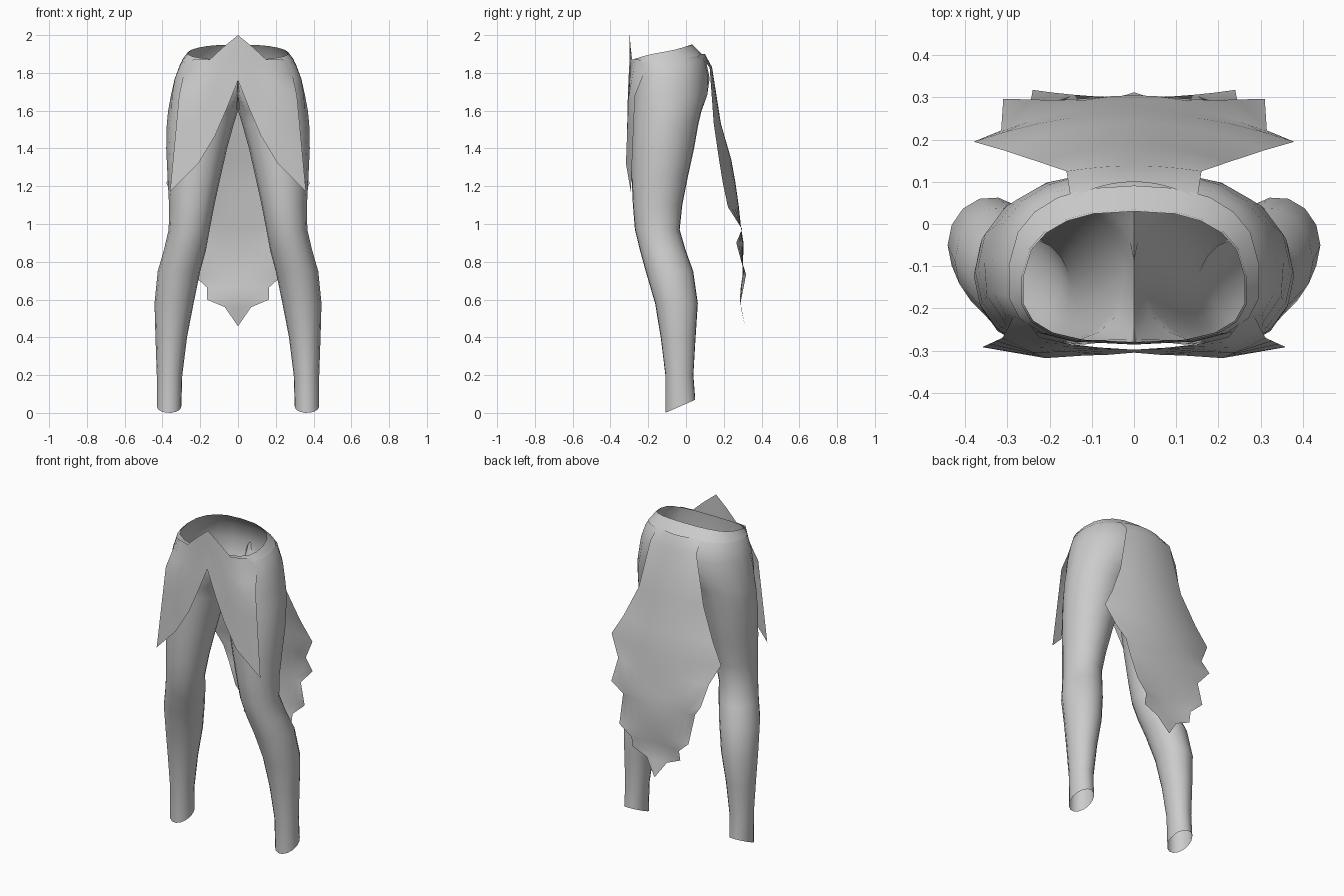
import bpy, bmesh, math

cube = bpy.data.objects.get("Cube")
if cube:
    bpy.data.objects.remove(cube, do_unlink=True)

grey = bpy.data.materials.new("cloth_grey")
grey.use_nodes = True
COLOUR = (0.6, 0.6, 0.6, 1)
grey.diffuse_color = COLOUR
grey.node_tree.nodes["Principled BSDF"].inputs["Base Color"].default_value = COLOUR


def skin(name, rows, closed):
    """Bridge rows of points into a sheet or tube, then mirror it across x."""
    bm = bmesh.new()
    grid = [[bm.verts.new(p) for p in row] for row in rows]
    n = len(rows[0])
    for a, b in zip(grid, grid[1:]):
        for k in range(n if closed else n - 1):
            quad = (a[k], a[(k + 1) % n], b[(k + 1) % n], b[k])
            if any(v.co.x > 0.001 for v in quad):
                bm.faces.new(quad)
    bmesh.ops.delete(bm, geom=[v for v in bm.verts if not v.link_faces], context='VERTS')
    twin = bmesh.ops.duplicate(bm, geom=bm.verts[:] + bm.edges[:] + bm.faces[:])["geom"]
    flipped = [f for f in twin if isinstance(f, bmesh.types.BMFace)]
    for v in twin:
        if isinstance(v, bmesh.types.BMVert):
            v.co.x *= -1
    bmesh.ops.reverse_faces(bm, faces=flipped)
    bmesh.ops.remove_doubles(bm, verts=bm.verts, dist=0.0005)
    mesh = bpy.data.meshes.new(name)
    bm.to_mesh(mesh)
    bm.free()
    obj = bpy.data.objects.new(name, mesh)
    bpy.context.collection.objects.link(obj)
    mesh.materials.append(grey)
    bpy.ops.object.select_all(action='DESELECT')
    obj.select_set(True)
    bpy.context.view_layer.objects.active = obj
    bpy.ops.object.shade_smooth_by_angle(angle=math.radians(60))
    return obj


def power(v, p):
    return math.copysign(abs(v) ** p, v)


def ring(z, tilt, outer, inner, front, back, span=124, p=1.0, grow=0.0):
    """Half-body cross-section: an outer arc, then an inner arc kept off the centre plane."""
    angles = [-span + span * k / 5 for k in range(11)]
    angles += [span + (360 - 2 * span) * k / 6 for k in range(1, 6)]
    cx, rx = (outer + inner) / 2, (outer - inner) / 2 + grow
    cy, ry = (front + back) / 2, (back - front) / 2 + grow
    points = []
    for a in angles:
        c, s = math.cos(math.radians(a)), math.sin(math.radians(a))
        x = cx + rx * power(c, p) * (1 - 0.12 * s * (p < 1))
        points.append((x if x > 0.002 else 0, cy + ry * power(s, p), z + tilt * s))
    return points


# Legs from ankle to crotch: height, tilt, outer x, inner x, front y, back y
legs = [(0.035, 0.035, 0.43, 0.30, -0.11, 0.05), (0.2, 0, 0.43, 0.295, -0.11, 0.04),
        (0.4, 0, 0.437, 0.27, -0.135, 0.052), (0.58, 0, 0.442, 0.235, -0.165, 0.064),
        (0.75, 0, 0.425, 0.20, -0.215, 0.04), (0.86, 0, 0.393, 0.17, -0.245, 0),
        (0.97, 0, 0.367, 0.15, -0.272, -0.032), (1.1, 0, 0.365, 0.125, -0.283, -0.018),
        (1.25, 0, 0.373, 0.092, -0.29, 0.012), (1.4, 0, 0.38, 0.058, -0.29, 0.045),
        (1.53, 0, 0.377, 0.022, -0.288, 0.068), (1.6, 0, 0.37, 0, -0.287, 0.085)]
# Hips up to the open waist
hips = [(1.68, 0, 0.355, -0.12, -0.286, 0.112, 112, 0.9),
        (1.77, 0, 0.335, -0.335, -0.285, 0.125, 90, 0.78),
        (1.85, 0.02, 0.305, -0.305, -0.283, 0.105, 90, 0.75),
        (1.91, 0.04, 0.262, -0.262, -0.28, 0.03, 90, 0.75)]
skin("trousers", [ring(*r) for r in legs + hips], True)

# Thin waistband over the top of the hips
band = [ring(*r, grow=0.004)[:11] for r in
        [(1.868, 0.025, 0.293, -0.293, -0.282, 0.087, 90, 0.75), hips[-1]]]
skin("waistband", band, False)


def along(points, t):
    """Point at fraction t of a three-point column."""
    i = 0 if t < 0.5 else 1
    f = t * 2 - i
    return [a + (b - a) * f for a, b in zip(points[i], points[i + 1])]


# Front flap: columns from the centre peak out to the pointed side tip
columns = [[(0, -0.298, 2.0), (0, -0.298, 1.88), (0, -0.305, 1.76)],
           [(0.08, -0.293, 1.935), (0.075, -0.298, 1.78), (0.06, -0.31, 1.61)],
           [(0.15, -0.285, 1.87), (0.15, -0.303, 1.7), (0.12, -0.312, 1.47)],
           [(0.225, -0.268, 1.875), (0.24, -0.305, 1.66), (0.21, -0.318, 1.32)],
           [(0.275, -0.2, 1.855), (0.312, -0.27, 1.68), (0.36, -0.292, 1.17)]]
skin("front_flap", [[along(c, k / 6) for k in range(7)] for c in columns], False)

# Back flap: rows of height, half width, centre y and edge y; the width steps make the ragged hem
tail = [(1.9, 0.15, 0.1, 0.06), (1.83, 0.16, 0.138, 0.125), (1.53, 0.225, 0.185, 0.147),
        (1.34, 0.31, 0.24, 0.175), (1.217, 0.38, 0.262, 0.195), (1.09, 0.315, 0.28, 0.222),
        (0.975, 0.31, 0.292, 0.297), (0.9, 0.25, 0.305, 0.266), (0.733, 0.24, 0.3, 0.318),
        (0.665, 0.165, 0.29, 0.305), (0.6, 0.165, 0.285, 0.292), (0.56, 0.07, 0.292, 0.29),
        (0.46, 0.001, 0.312, 0.312)]
rows = [[(w * u / 5, yc + (ye - yc) * (u / 5) ** 2, z) for u in range(6)]
        for z, w, yc, ye in tail]
skin("back_flap", [row[::-1] for row in rows], False)
